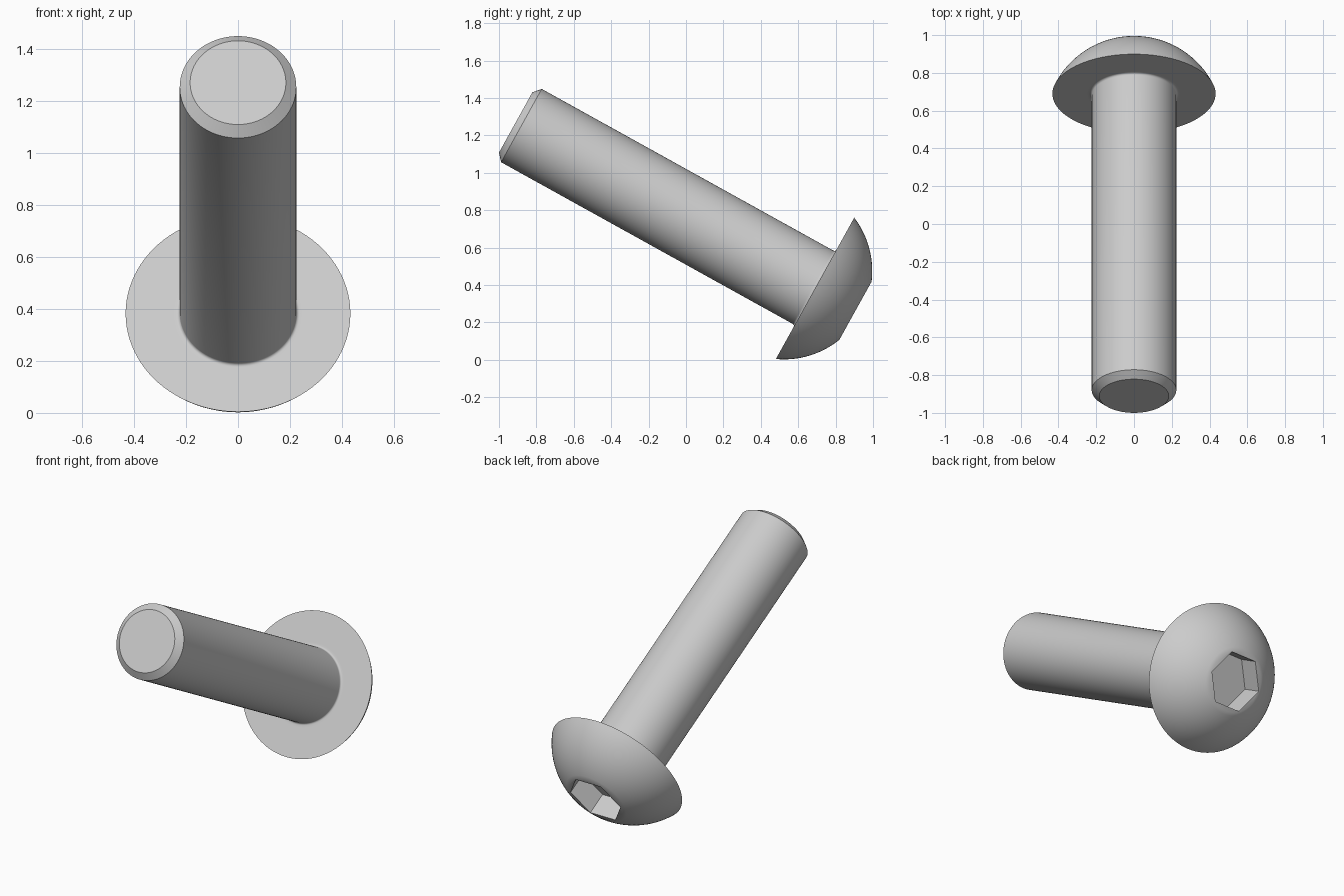
import bpy, bmesh, math
from mathutils import Matrix, Vector

cube = bpy.data.objects.get("Cube")
if cube:
    bpy.data.objects.remove(cube, do_unlink=True)

SEGMENTS = 96
SHANK_R, HEAD_R, TOP_R = 0.224, 0.432, 0.178
HEAD_H, LENGTH, CHAMFER, FILLET = 0.247, 1.83, 0.04, 0.012
SOCKET_R, SOCKET_DEPTH = 0.175, 0.14

steel = bpy.data.materials.new("light grey steel")
steel.use_nodes = True
colour = (0.6, 0.6, 0.6, 1)
steel.diffuse_color = colour
steel.node_tree.nodes["Principled BSDF"].inputs["Base Color"].default_value = colour


def add_object(name, bm):
    bmesh.ops.recalc_face_normals(bm, faces=bm.faces)
    mesh = bpy.data.meshes.new(name)
    bm.to_mesh(mesh)
    bm.free()
    mesh.materials.append(steel)
    obj = bpy.data.objects.new(name, mesh)
    bpy.context.collection.objects.link(obj)
    return obj


def lathe(name, profile):
    """Revolve (radius, height) points about z and cap both ends."""
    bm = bmesh.new()
    rings = []
    for r, h in profile:
        rings.append([bm.verts.new((r * math.cos(a), r * math.sin(a), h))
                      for a in (math.tau * i / SEGMENTS for i in range(SEGMENTS))])
    for low, high in zip(rings, rings[1:]):
        for i in range(SEGMENTS):
            j = (i + 1) % SEGMENTS
            bm.faces.new((low[i], low[j], high[j], high[i]))
    bm.faces.new(rings[0])
    bm.faces.new(rings[-1])
    return add_object(name, bm)


# Shank with chamfered tip, running down from the head underside at height 0
profile = [(SHANK_R - CHAMFER, -LENGTH), (SHANK_R, 0.035 - LENGTH)]
# Small fillet under the head
for i in range(5):
    a = math.pi / 2 * i / 4
    profile.append((SHANK_R + FILLET * (1 - math.cos(a)), FILLET * (math.sin(a) - 1)))
profile.append((SHANK_R + 2 * FILLET, 0))
# Spherical dome from the rim to the small flat top
centre = (TOP_R ** 2 + HEAD_H ** 2 - HEAD_R ** 2) / (2 * HEAD_H)
radius = math.hypot(HEAD_R, centre)
start, end = math.asin(HEAD_R / radius), math.asin(TOP_R / radius)
for i in range(17):
    a = start + (end - start) * i / 16
    profile.append((radius * math.sin(a), centre + radius * math.cos(a)))
screw = lathe("button_head_screw", profile)

# Hexagonal socket with two corners along x
bm = bmesh.new()
bmesh.ops.create_cone(bm, cap_ends=True, segments=6, radius1=SOCKET_R,
                      radius2=SOCKET_R, depth=2 * SOCKET_DEPTH)
bmesh.ops.rotate(bm, verts=bm.verts, matrix=Matrix.Rotation(math.pi / 6, 3, 'Z')
                 if min(abs(v.co.x) for v in bm.verts) < 0.01 else Matrix.Identity(3))
bmesh.ops.translate(bm, verts=bm.verts, vec=(0, 0, HEAD_H))
cutter = add_object("socket_cutter", bm)
cutter.hide_render = True

cut = screw.modifiers.new("socket", 'BOOLEAN')
cut.operation = 'DIFFERENCE'
cut.solver = 'EXACT'
cut.object = cutter
bpy.ops.object.select_all(action='DESELECT')
bpy.context.view_layer.objects.active = screw
screw.select_set(True)
bpy.ops.object.modifier_apply(modifier=cut.name)
bpy.data.objects.remove(cutter, do_unlink=True)
bpy.ops.object.shade_smooth_by_angle(angle=math.radians(30))

# Lean the screw: head low at the back, tip raised at the front
tilt = Matrix.Rotation(math.radians(-90 - 29), 4, 'X')
screw.data.transform(Matrix.Translation(Vector((0, 0.69, 0.382))) @ tilt)
